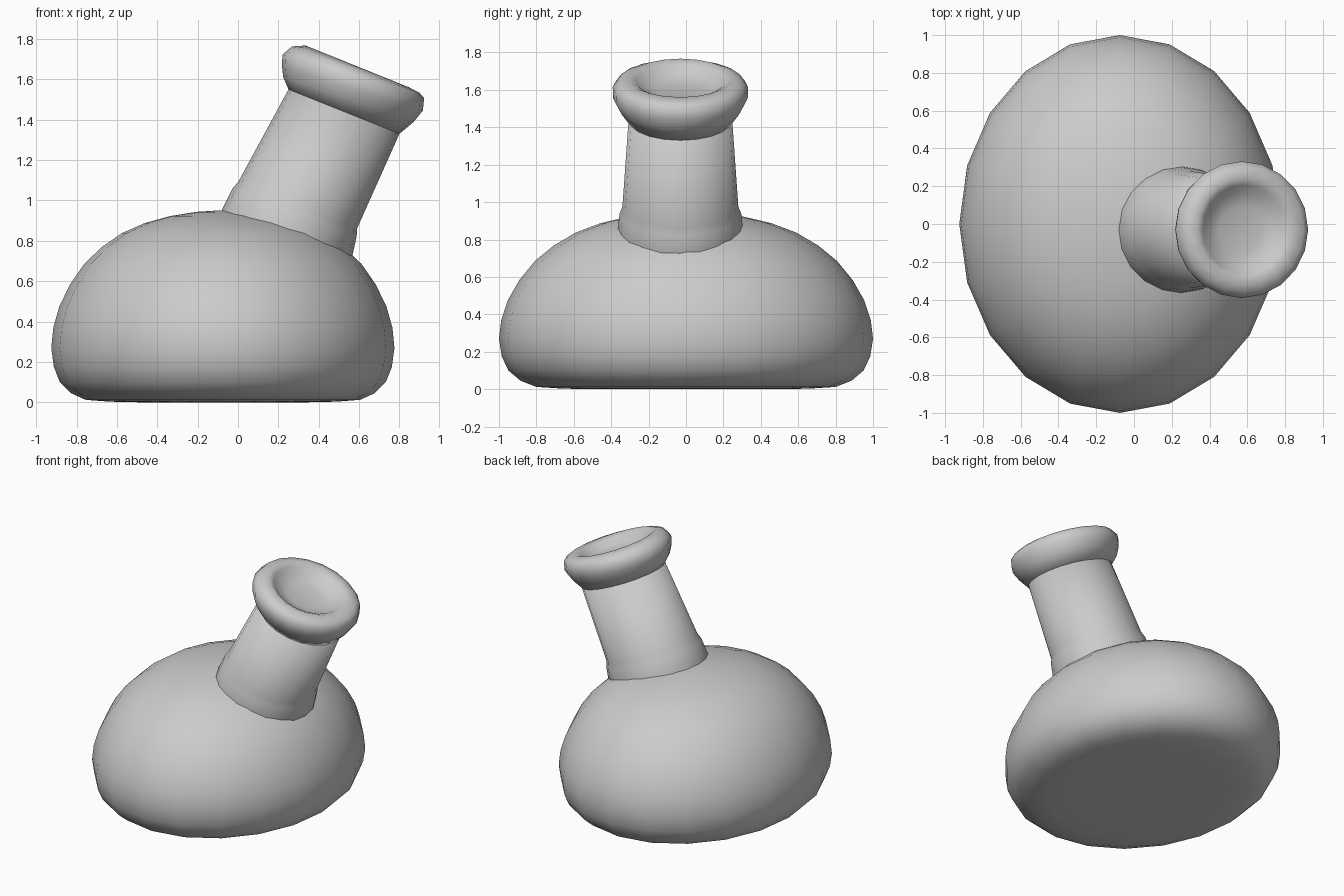
import bpy, bmesh
from math import sin, cos, pi, radians

SIDES = 20


def loft(name, rings, caps=True):
    """Skin rings of (cx, cy, cz, rx, ry, tilt in degrees); end rings are capped by fans."""
    bm = bmesh.new()
    loops = []
    for cx, cy, cz, rx, ry, tilt in rings:
        t = radians(tilt)
        loop = []
        for i in range(SIDES):
            a = 2 * pi * i / SIDES
            u = rx * cos(a)
            loop.append(bm.verts.new((cx + u * cos(t), cy + ry * sin(a), cz - u * sin(t))))
        loops.append(loop)
    for lo, hi in zip(loops, loops[1:]):
        for i in range(SIDES):
            j = (i + 1) % SIDES
            bm.faces.new((lo[i], lo[j], hi[j], hi[i]))
    if caps:
        for ring, loop in ((rings[0], loops[0]), (rings[-1], loops[-1])):
            c = bm.verts.new(ring[:3])
            for i in range(SIDES):
                bm.faces.new((c, loop[i], loop[(i + 1) % SIDES]))
    bmesh.ops.recalc_face_normals(bm, faces=bm.faces)
    mesh = bpy.data.meshes.new(name)
    bm.to_mesh(mesh)
    bm.free()
    mesh.shade_smooth()
    obj = bpy.data.objects.new(name, mesh)
    bpy.context.collection.objects.link(obj)
    return obj


# Squat oval body with a flat base: (relative radius, height)
profile = [(0.5, 0.0), (0.66, 0.003), (0.80, 0.012), (0.885, 0.045), (0.95, 0.10),
           (0.985, 0.175), (1.0, 0.27), (0.988, 0.37), (0.953, 0.475), (0.89, 0.585),
           (0.808, 0.685), (0.707, 0.768), (0.588, 0.838), (0.454, 0.888),
           (0.309, 0.922), (0.156, 0.943), (0.03, 0.95)]
loft("body", [(-0.075, 0, z, 0.85 * r, r, 0) for r, z in profile])

# Leaning neck with a small flare where it meets the body
CY = -0.03
loft("neck", [(0.225, CY, 0.79, 0.338, 0.335, 19),
              (0.245, CY, 0.845, 0.342, 0.336, 19),
              (0.28, CY, 0.94, 0.33, 0.325, 21),
              (0.295, CY, 0.975, 0.316, 0.31, 21.5),
              (0.525, CY, 1.44, 0.296, 0.277, 21.8)])

# Rounded lip with a shallow dished mouth
loft("lip", [(0.525, CY, 1.44, 0.296, 0.279, 21.8),
             (0.547, CY, 1.50, 0.342, 0.328, 19),
             (0.567, CY, 1.555, 0.366, 0.36, 17.5),
             (0.571, CY, 1.615, 0.367, 0.362, 17),
             (0.583, CY, 1.648, 0.336, 0.333, 20),
             (0.59, CY, 1.664, 0.275, 0.275, 22),
             (0.583, CY, 1.645, 0.236, 0.236, 22),
             (0.57, CY, 1.61, 0.195, 0.195, 22),
             (0.562, CY, 1.592, 0.12, 0.12, 22)])
